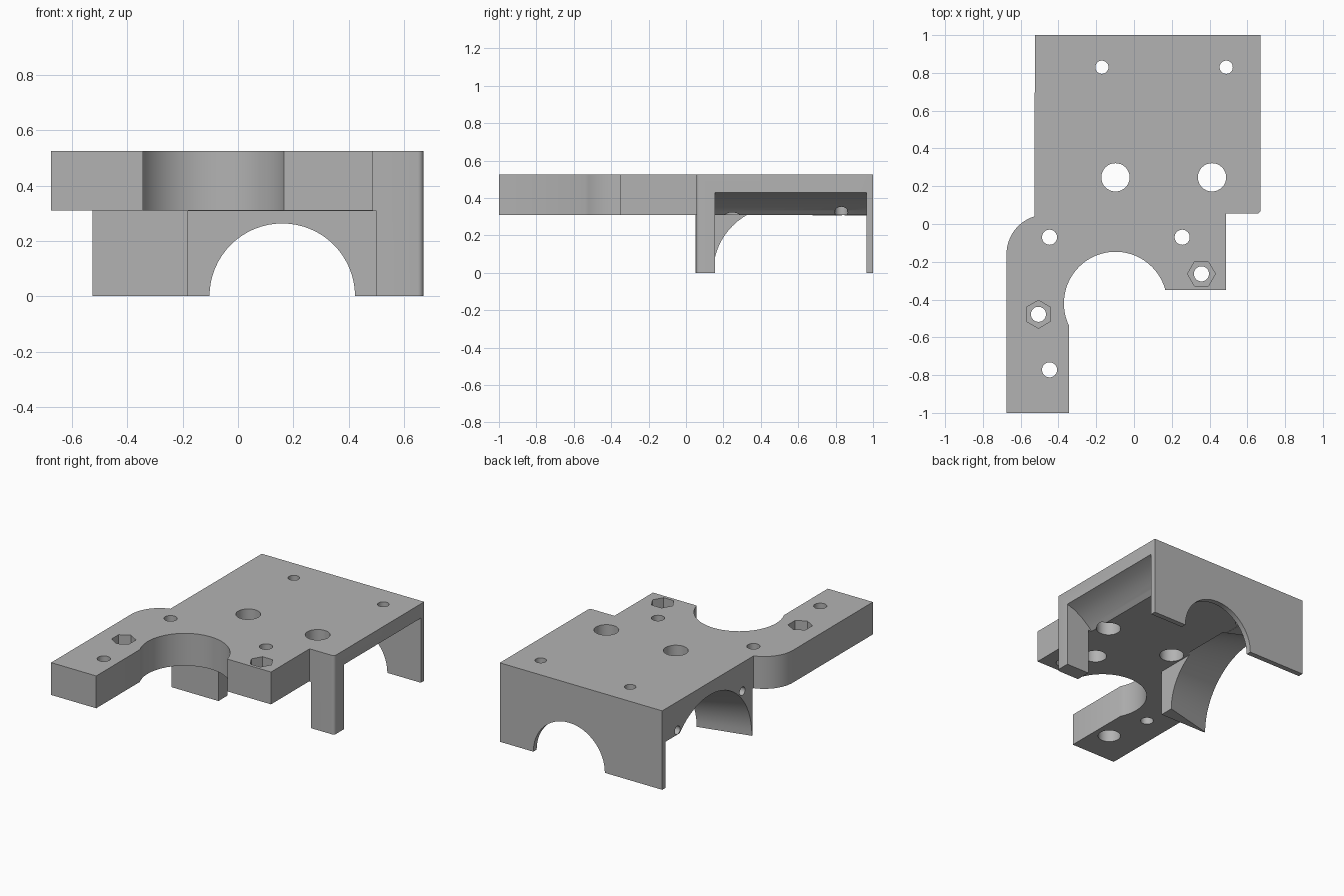
import bpy, bmesh, math
from mathutils import Vector

if "Cube" in bpy.data.objects:
    bpy.data.objects.remove(bpy.data.objects["Cube"])

grey = bpy.data.materials.new("plain grey")
grey.use_nodes = True
grey.diffuse_color = (0.45, 0.45, 0.45, 1)
grey.node_tree.nodes["Principled BSDF"].inputs["Base Color"].default_value = (0.45, 0.45, 0.45, 1)


def prism(name, ring, offset):
    """Closed prism: a ring of 3D points swept along an offset."""
    bm = bmesh.new()
    face = bm.faces.new([bm.verts.new(p) for p in ring])
    top = bmesh.ops.extrude_face_region(bm, geom=[face])["geom"]
    bmesh.ops.translate(bm, vec=offset, verts=[v for v in top if isinstance(v, bmesh.types.BMVert)])
    bmesh.ops.recalc_face_normals(bm, faces=bm.faces)
    mesh = bpy.data.meshes.new(name)
    bm.to_mesh(mesh)
    bm.free()
    mesh.materials.append(grey)
    obj = bpy.data.objects.new(name, mesh)
    bpy.context.collection.objects.link(obj)
    return obj


def arc(cx, cy, r, start, end, steps):
    angles = [math.radians(start + (end - start) * i / steps) for i in range(steps + 1)]
    return [(cx + r * math.cos(a), cy + r * math.sin(a)) for a in angles]


# Bracket body outline, swept to full height
outline = [(-0.525, 1), (0.67, 1)]
outline += arc(0.65, 0.075, 0.02, 0, -90, 4)
outline += [(0.488, 0.055), (0.488, -0.35)]
outline += arc(-0.098, -0.42, 0.273, 15, 206, 40)
outline += [(-0.343, -1), (-0.675, -1)]
outline += arc(-0.465, -0.16, 0.21, 180, 107, 14)
body = prism("mounting_bracket", [(x, y, 0) for x, y in outline], (0, 0, 0.525))


def cut(tool):
    tool.hide_render = True
    mod = body.modifiers.new("cut", "BOOLEAN")
    mod.operation = "DIFFERENCE"
    mod.solver = "EXACT"
    mod.object = tool
    bpy.context.view_layer.objects.active = body
    bpy.ops.object.modifier_apply(modifier=mod.name)
    bpy.data.objects.remove(tool)


def cut_box(lo, hi):
    ring = [(lo[0], lo[1], lo[2]), (hi[0], lo[1], lo[2]), (hi[0], hi[1], lo[2]), (lo[0], hi[1], lo[2])]
    cut(prism("box_cutter", ring, (0, 0, hi[2] - lo[2])))


def cut_round(center, axis, radius, depth, sides=32, radius_end=None, spin=0):
    """Cylinder, cone or hexagon starting at center and running along axis."""
    axis = Vector(axis)
    bpy.ops.mesh.primitive_cone_add(
        vertices=sides, radius1=radius, radius2=radius if radius_end is None else radius_end,
        depth=depth, location=Vector(center) + axis * depth / 2)
    tool = bpy.context.object
    tool.rotation_euler = axis.to_track_quat("Z", "Y").to_euler()
    if spin:
        tool.rotation_euler.z = math.radians(spin)
    bpy.context.view_layer.update()
    cut(tool)


# Clear below the front arm, then hollow the housing
cut_box((-2, -2, -1), (2, 0.052, 0.31))
cut_box((-0.18, -0.5, -1), (0.5, 0.965, 0.308))

# Open side with curved ceiling
side = [(0.4, -0.5), (0.9, -0.5), (0.9, 0.43), (0.67, 0.43), (0.61, 0.41), (0.55, 0.375),
        (0.5, 0.335), (0.47, 0.305), (0.4, 0.305)]
cut(prism("side_cutter", [(x, 0.155, z) for x, z in side], (0, 0.81, 0)))

# Flared saddle opening on the other side
cut_round((-0.535, 0.5, 0), (1, 0, 0), 0.443, 0.375, 64, 0.35)
cut_box((-0.8, 0.5, -1), (-0.17, 0.965, 0.306))

# Arch in the rear wall
cut_round((0.16, 0.5, 0), (0, 1, 0), 0.263, 0.8, 64)

# Plain through holes
for x, y, r in [(-0.17, 0.83, 0.035), (0.488, 0.83, 0.035), (-0.098, 0.247, 0.075), (0.413, 0.247, 0.075)]:
    cut_round((x, y, -0.2), (0, 0, 1), r, 1)

# Screw holes with counterbores underneath
for x, y in [(-0.447, -0.07), (0.255, -0.07), (-0.447, -0.772)]:
    cut_round((x, y, 0.1), (0, 0, 1), 0.04, 1)
    cut_round((x, y, 0.1), (0, 0, 1), 0.07, 0.3)

# Bolt holes with hexagonal nut pockets on top
for x, y, spin in [(0.357, -0.264, 30), (-0.506, -0.478, 0)]:
    cut_round((x, y, 0.1), (0, 0, 1), 0.04, 1)
    cut_round((x, y, 0.42), (0, 0, 1), 0.074, 0.3, 6, spin=spin)

# Sideways screw holes beside the saddle
for y in (0.16, 0.84):
    cut_round((-0.7, y, 0.335), (1, 0, 0), 0.028, 0.5)

bpy.ops.object.select_all(action="DESELECT")
body.select_set(True)
bpy.context.view_layer.objects.active = body
bpy.ops.object.shade_smooth_by_angle(angle=math.radians(30))
